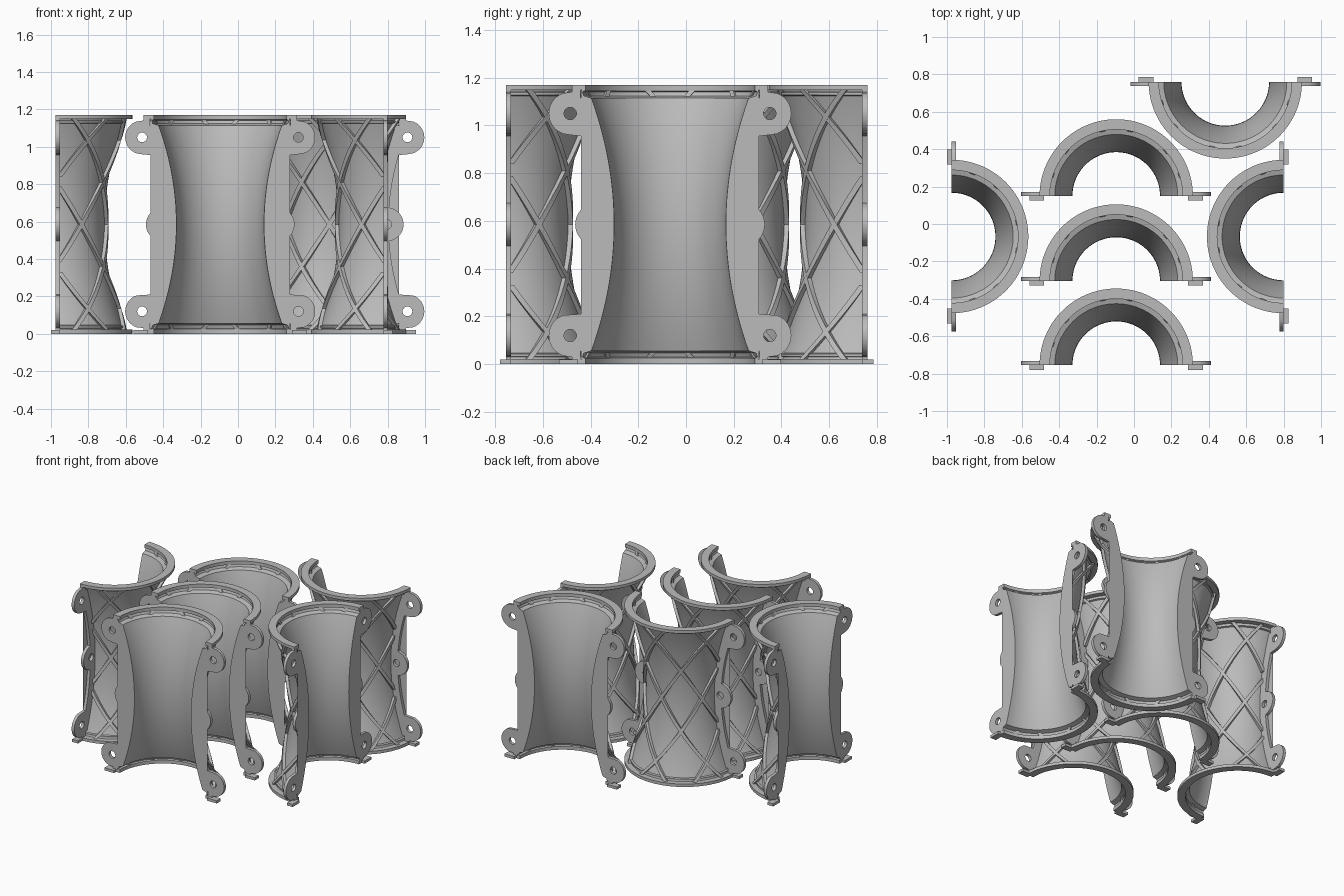
import bpy, bmesh, math
from mathutils import Matrix, Vector

cube = bpy.data.objects.get("Cube")
if cube:
    bpy.data.objects.remove(cube, do_unlink=True)

H = 1.17            # height of a half shell
MID = H / 2
RIM_R, RIM_H = 0.41, 0.022
WALL = 0.028
PLATE = 0.022       # flange thickness
LUG_R, HOLE_R = 0.09, 0.026
LUGS = [(0.418, 0.12), (0.307, MID), (0.418, H - 0.12)]

grey = bpy.data.materials.new("light_grey")
grey.use_nodes = True
colour = (0.5, 0.5, 0.5, 1)
grey.diffuse_color = colour
grey.node_tree.nodes["Principled BSDF"].inputs["Base Color"].default_value = colour


def inner(z):
    """Flared inner radius of the shell."""
    return 0.234 + 0.116 * ((z - MID) / MID) ** 2


def finish(bm, name):
    bmesh.ops.recalc_face_normals(bm, faces=bm.faces)
    mesh = bpy.data.meshes.new(name)
    bm.to_mesh(mesh)
    bm.free()
    mesh.materials.append(grey)
    mesh.shade_smooth()
    mesh.set_sharp_from_angle(angle=math.radians(30))
    return mesh


def sweep(bm, sections):
    """Skin a list of closed point loops and cap both ends."""
    rings = [[bm.verts.new(p) for p in s] for s in sections]
    n = len(rings[0])
    for a, b in zip(rings, rings[1:]):
        for i in range(n):
            j = (i + 1) % n
            bm.faces.new((a[i], a[j], b[j], b[i]))
    bm.faces.new(rings[0])
    bm.faces.new(rings[-1])


def polar(r, a, z):
    return Vector((r * math.cos(a), r * math.sin(a), z))


# Half-round flared wall with rims outside and seal grooves inside
def make_shell():
    steps = 32
    zs = [RIM_H + (H - 2 * RIM_H) * i / steps for i in range(steps + 1)]
    outside = [(RIM_R, 0), (RIM_R, RIM_H)]
    outside += [(inner(z) + WALL, z) for z in zs]
    outside += [(RIM_R, H - RIM_H), (RIM_R, H)]
    groove = [(0.355, 0), (0.355, 0.025), (0.373, 0.032), (0.373, 0.042)]
    zi = [0.056 + (H - 0.112) * i / steps for i in range(steps + 1)]
    inside = groove + [(inner(z), z) for z in zi]
    inside += [(r, H - z) for r, z in reversed(groove)]
    loop = outside + inside[::-1]
    bm = bmesh.new()
    sweep(bm, [[polar(r, math.pi * i / 64, z) for r, z in loop] for i in range(65)])
    return finish(bm, "half_shell")


# Crossed spiral ribs on the outside of the wall
def make_ribs():
    bm = bmesh.new()
    twist = math.radians(60) / 0.45
    half = 0.013
    for side in (-1, 1):
        for n in range(-2, 6):
            start = math.radians(30 + 60 * n)
            sections = []
            for i in range(91):
                z = 0.015 + (H - 0.03) * i / 90
                a = start + side * twist * (z - MID)
                if 0.04 < a < math.pi - 0.04:
                    r = inner(z) + WALL
                    w = half / r
                    sections.append([polar(r - 0.008, a - w, z), polar(r + 0.02, a - w, z),
                                     polar(r + 0.02, a + w, z), polar(r - 0.008, a + w, z)])
            if len(sections) > 2:
                sweep(bm, sections)
    return finish(bm, "lattice_ribs")


# Flat side flange whose edge swells into drilled bolt lugs
def flange_edge(z):
    x = inner(z) + 0.083 + 0.02 * ((z - MID) / MID) ** 2
    x = min(x, RIM_R)
    for cx, cz in LUGS:
        d = LUG_R ** 2 - (z - cz) ** 2
        if d > 0:
            x = max(x, cx + math.sqrt(d))
    return x


def make_flange(side):
    curve = bpy.data.curves.new("flange_outline", "CURVE")
    curve.dimensions = "2D"
    curve.fill_mode = "BOTH"
    curve.extrude = PLATE / 2

    def spline(points):
        s = curve.splines.new("POLY")
        s.points.add(len(points) - 1)
        for p, (x, z) in zip(s.points, points):
            p.co = (side * x, z, 0, 1)
        s.use_cyclic_u = True

    outer = [(flange_edge(H * i / 234), H * i / 234) for i in range(235)]
    lip = [(0.375, 0), (0.375, 0.056)]
    inside = lip + [(inner(z) + 0.002, z) for z in
                    [0.057 + (H - 0.114) * i / 32 for i in range(33)]]
    inside += [(x, H - z) for x, z in reversed(lip)]
    spline(outer + inside[::-1])
    for cx, cz in LUGS:
        spline([(cx + HOLE_R * math.cos(t * math.tau / 24),
                 cz + HOLE_R * math.sin(t * math.tau / 24)) for t in range(24)])

    temp = bpy.data.objects.new("flange_outline", curve)
    bpy.context.collection.objects.link(temp)
    graph = bpy.context.evaluated_depsgraph_get()
    flat = bpy.data.meshes.new_from_object(temp.evaluated_get(graph))
    bm = bmesh.new()
    bm.from_mesh(flat)
    bpy.data.objects.remove(temp, do_unlink=True)
    bpy.data.meshes.remove(flat)
    # Stand the plate up against the split plane
    bm.transform(Matrix.Translation((0, PLATE / 2, 0)) @ Matrix.Rotation(math.pi / 2, 4, "X"))
    bmesh.ops.remove_doubles(bm, verts=bm.verts, dist=0.00005)
    return finish(bm, "flange")


# Small feet that overlap the split plane at the bottom
def make_feet():
    bm = bmesh.new()
    for side in (-1, 1):
        place = Matrix.Translation((side * 0.425, -0.0015, 0.01))
        bmesh.ops.create_cube(bm, size=1, matrix=place @ Matrix.Diagonal((0.08, 0.047, 0.02, 1)))
    return finish(bm, "locating_feet")


parts = {
    "half_shell": make_shell(),
    "lattice_ribs": make_ribs(),
    "flange_left": make_flange(1),
    "flange_right": make_flange(-1),
    "locating_feet": make_feet(),
}

# Six copies standing around the plate
layout = {
    "front": (-0.095, -0.755, 0),
    "middle": (-0.095, -0.305, 0),
    "rear": (-0.095, 0.15, 0),
    "back_corner": (0.488, 0.76, 180),
    "right_side": (-0.975, -0.067, -90),
    "left_side": (0.8, -0.067, 90),
}
for place, (x, y, turn) in layout.items():
    for name, mesh in parts.items():
        ob = bpy.data.objects.new(f"{place}_{name}", mesh)
        ob.location = (x, y, 0)
        ob.rotation_euler.z = math.radians(turn)
        bpy.context.collection.objects.link(ob)
